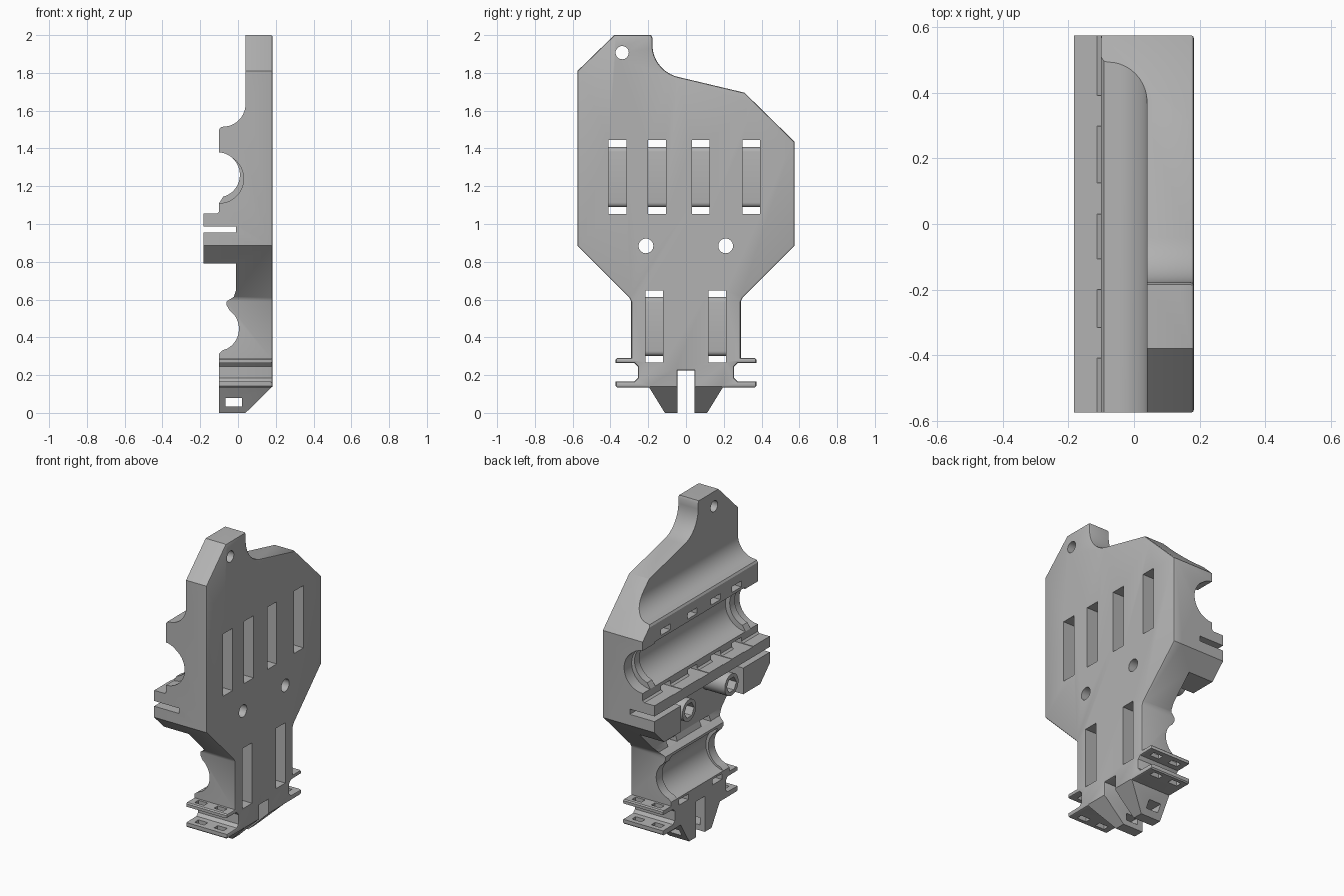
import bpy, bmesh
from math import sin, cos, radians
from mathutils import Vector

if "Cube" in bpy.data.objects:
    bpy.data.objects.remove(bpy.data.objects["Cube"])

grey = bpy.data.materials.new("light_grey_plastic")
grey.use_nodes = True
colour = (0.45, 0.45, 0.45, 1)
grey.diffuse_color = colour
grey.node_tree.nodes["Principled BSDF"].inputs["Base Color"].default_value = colour


def arc(a, b, r, start, end, n=20):
    """Points along a circular arc, angles in degrees."""
    steps = [radians(start + (end - start) * i / n) for i in range(n + 1)]
    return [(a + r * cos(t), b + r * sin(t)) for t in steps]


def place(axis, a, b, d):
    return {"x": Vector((d, a, b)), "y": Vector((a, d, b)), "z": Vector((a, b, d))}[axis]


def prism(name, axis, points, lo, hi, bevel=0):
    """Extrude a closed profile along an axis, optionally rounding the hi end."""
    bm = bmesh.new()
    bottom = [bm.verts.new(place(axis, a, b, lo)) for a, b in points]
    top = [bm.verts.new(place(axis, a, b, hi)) for a, b in points]
    bm.faces.new(bottom)
    bm.faces.new(top)
    n = len(points)
    for i in range(n):
        j = (i + 1) % n
        bm.faces.new((bottom[i], bottom[j], top[j], top[i]))
    bmesh.ops.recalc_face_normals(bm, faces=bm.faces[:])
    if bevel:
        rim = [e for e in bm.edges if all(v in top for v in e.verts)]
        bmesh.ops.bevel(bm, geom=rim, offset=bevel, segments=2, profile=0.5, affect="EDGES")
    mesh = bpy.data.meshes.new(name)
    bm.to_mesh(mesh)
    bm.free()
    mesh.materials.append(grey)
    obj = bpy.data.objects.new(name, mesh)
    bpy.context.collection.objects.link(obj)
    return obj


def rod(name, axis, a, b, r, lo, hi, sides=40):
    return prism(name, axis, arc(a, b, r, 0, 360, sides)[:-1], lo, hi)


def block(name, axis, a0, a1, b0, b1, lo, hi):
    return prism(name, axis, [(a0, b0), (a1, b0), (a1, b1), (a0, b1)], lo, hi)


def combine(target, tool, operation="DIFFERENCE"):
    mod = target.modifiers.new("combine", "BOOLEAN")
    mod.operation, mod.solver, mod.object = operation, "EXACT", tool
    bpy.context.view_layer.objects.active = target
    bpy.ops.object.modifier_apply(modifier=mod.name)
    bpy.data.objects.remove(tool)


# Side section: flat back, two cradle grooves and a slotted rail
FACE = 0.183
section = [(0.04, 0), (FACE, 0.14), (FACE, 2), (0.04, 2)]
section += arc(-0.08, 1.635, 0.12, 0, -90, 10)
section += [(-0.092, 1.512), (-0.1, 1.5)]
section += arc(-0.11, 1.26, 0.12, 85, -75)
section += [(-0.1, 1.11), (-0.1, 1.065), (-0.112, 1.055), (-0.183, 1.055),
            (-0.183, 0.988), (-0.01, 0.988), (-0.01, 0.955), (-0.183, 0.955),
            (-0.183, 0.79), (-0.01, 0.79), (-0.01, 0.65), (-0.022, 0.615),
            (-0.06, 0.59), (-0.06, 0.57)]
section += arc(-0.115, 0.445, 0.12, 54, -60)
section += [(-0.08, 0.332), (-0.1, 0.315), (-0.1, 0)]
bracket = prism("mounting_bracket", "y", section, -0.575, 0.575)

# Plate outline: hanging ear, wide body, narrow neck, strap flanges and feet
half = [(0.575, 0.885), (0.3, 0.61), (0.29, 0.59), (0.29, 0.29), (0.365, 0.29), (0.372, 0.283),
        (0.372, 0.265), (0.272, 0.263), (0.255, 0.245), (0.255, 0.185),
        (0.272, 0.167), (0.372, 0.165), (0.372, 0.142), (0.365, 0.135),
        (0.195, 0.135), (0.112, 0), (0.045, 0), (0.045, 0.225)]
outline = [(-0.575, 1.81), (-0.38, 2), (-0.185, 2), (-0.178, 1.985)]
outline += arc(-0.002, 1.95, 0.176, 180, 257, 12)
outline += [(0.31, 1.695), (0.575, 1.435)] + half
outline += [(-y, z) for y, z in reversed(half)]
combine(bracket, prism("outline", "x", outline, -0.4, FACE, 0.01), "INTERSECT")

# Gap between the two rail end blocks
combine(bracket, block("rail_gap", "x", -0.31, 0.31, 0.7, 0.97, -0.4, -0.01))

# Cradle grooves: deeper middle, and widened mouths on the upper one
combine(bracket, rod("upper_bed", "y", -0.1, 1.25, 0.14, -0.45, 0.45))
for side in (-1, 1):
    mouth = sorted((side * 0.5, side * 0.7))
    combine(bracket, rod("upper_mouth", "y", -0.1, 1.24, 0.13, *mouth))
combine(bracket, rod("lower_bed", "y", -0.112, 0.45, 0.135, -0.23, 0.23))


def strap_slot(y0, y1, z0, z1, gap, floor):
    """Recess from the flat face that passes through at both ends."""
    r = 0.025
    a, b = z0 + gap, z1 - gap
    path = [(0.3, z0), (0.3, z1), (-0.4, z1), (-0.4, b)]
    path += arc(floor - r, b - r, r, 90, 0, 5) + arc(floor - r, a + r, r, 0, -90, 5)
    path += [(-0.4, a), (-0.4, z0)]
    combine(bracket, prism("strap_slot", "y", path, y0, y1))


for y in (-0.362, -0.153, 0.078, 0.345):
    strap_slot(y - 0.047, y + 0.047, 1.052, 1.445, 0.037, 0.085)
for y in (-0.168, 0.165):
    strap_slot(y - 0.046, y + 0.046, 0.267, 0.648, 0.035, 0.06)

# Screw bosses with hexagonal sockets and through holes
for y in (-0.212, 0.21):
    combine(bracket, rod("boss", "x", y, 0.884, 0.068, -0.17, 0.02), "UNION")
    combine(bracket, rod("hex_socket", "x", y, 0.884, 0.048, -0.4, -0.08, 6))
    combine(bracket, rod("screw_hole", "x", y, 0.884, 0.039, -0.4, 0.4, 32))

# Hanging hole in the ear
combine(bracket, rod("ear_hole", "x", -0.338, 1.907, 0.035, -0.4, 0.4, 32))

# Windows through the feet and tie holes in the side flanges
combine(bracket, block("foot_window", "y", -0.065, 0.02, 0.035, 0.08, -0.7, 0.7))
for side in (-1, 1):
    y0, y1 = sorted((side * 0.305, side * 0.342))
    for x in (-0.03, 0.105):
        combine(bracket, block("tie_hole", "z", x - 0.033, x + 0.033, y0, y1, 0.1, 0.32))

bpy.ops.object.select_all(action="DESELECT")
bracket.select_set(True)
bpy.context.view_layer.objects.active = bracket
bpy.ops.object.shade_smooth_by_angle(angle=radians(30))
